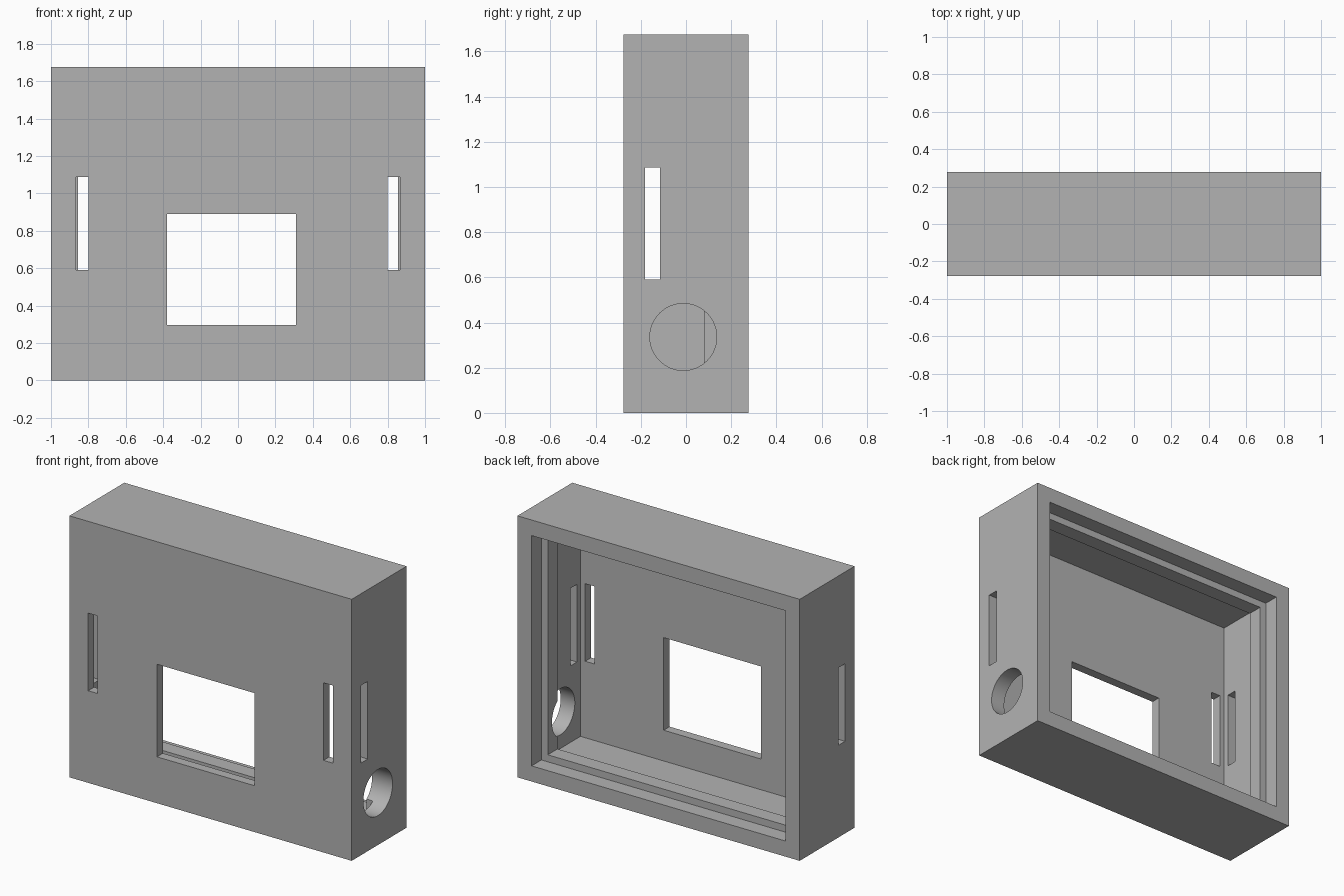
import bpy
import math

if "Cube" in bpy.data.objects:
    bpy.data.objects.remove(bpy.data.objects["Cube"], do_unlink=True)

# Overall sizes
HALF_X, HALF_Y, TOP = 1.0, 0.2775, 1.675
WALL, LIP = 0.1, 0.145          # side wall, and side wall plus inner ridge
FRONT_INNER = -0.2175
RIDGE_FRONT, RIDGE_BACK = 0.08, 0.178

grey = bpy.data.materials.new("plain grey")
grey.use_nodes = True
grey.diffuse_color = (0.45, 0.45, 0.45, 1)
grey.node_tree.nodes["Principled BSDF"].inputs["Base Color"].default_value = (0.45, 0.45, 0.45, 1)


def box(name, x, y, z):
    """Box spanning the given (min, max) ranges."""
    bpy.ops.mesh.primitive_cube_add(size=1, location=[sum(r) / 2 for r in (x, y, z)])
    ob = bpy.context.object
    ob.name = name
    ob.scale = [r[1] - r[0] for r in (x, y, z)]
    bpy.ops.object.transform_apply(location=True, rotation=True, scale=True)
    return ob


def inset_box(name, inset, y):
    """Box filling the housing outline less an inset."""
    return box(name, (inset - HALF_X, HALF_X - inset), y, (inset, TOP - inset))


def cut(target, cutter):
    cutter.hide_render = True
    mod = target.modifiers.new(cutter.name, 'BOOLEAN')
    mod.operation = 'DIFFERENCE'
    mod.solver = 'EXACT'
    mod.object = cutter
    bpy.context.view_layer.objects.active = target
    bpy.ops.object.modifier_apply(modifier=mod.name)
    bpy.data.objects.remove(cutter, do_unlink=True)


# Solid housing
housing = inset_box("housing", 0, (-HALF_Y, HALF_Y))
housing.data.materials.append(grey)

# Inner chamber, narrower throat through the ridge, and rear panel recess
cut(housing, inset_box("chamber", WALL, (FRONT_INNER, RIDGE_FRONT)))
cut(housing, inset_box("rear_recess", WALL, (RIDGE_BACK, HALF_Y + 0.1)))
cut(housing, inset_box("throat", LIP, (-0.1, 0.23)))

# Window in the front wall
front_cut = (-HALF_Y - 0.1, -0.2)
slot_z = (0.59, 1.087)
cut(housing, box("window", (-0.38, 0.31), front_cut, (0.297, 0.89)))

# Tall slots in the front wall and through both side walls
for side in (-1, 1):
    cut(housing, box("front_slot", sorted((side * 0.8, side * 0.867)), front_cut, slot_z))
    cut(housing, box("side_slot", sorted((side * 0.8, side * 1.1)), (-0.182, -0.115), slot_z))

# Round cable hole in the left wall
bpy.ops.mesh.primitive_cylinder_add(vertices=64, radius=0.148, depth=0.4,
                                    location=(0.98, -0.012, 0.336),
                                    rotation=(0, math.pi / 2, 0))
hole = bpy.context.object
hole.name = "cable_hole"
cut(housing, hole)

# Smooth the round hole, keep every other edge sharp
bpy.ops.object.select_all(action='DESELECT')
housing.select_set(True)
bpy.context.view_layer.objects.active = housing
bpy.ops.object.shade_smooth_by_angle(angle=math.radians(30))
